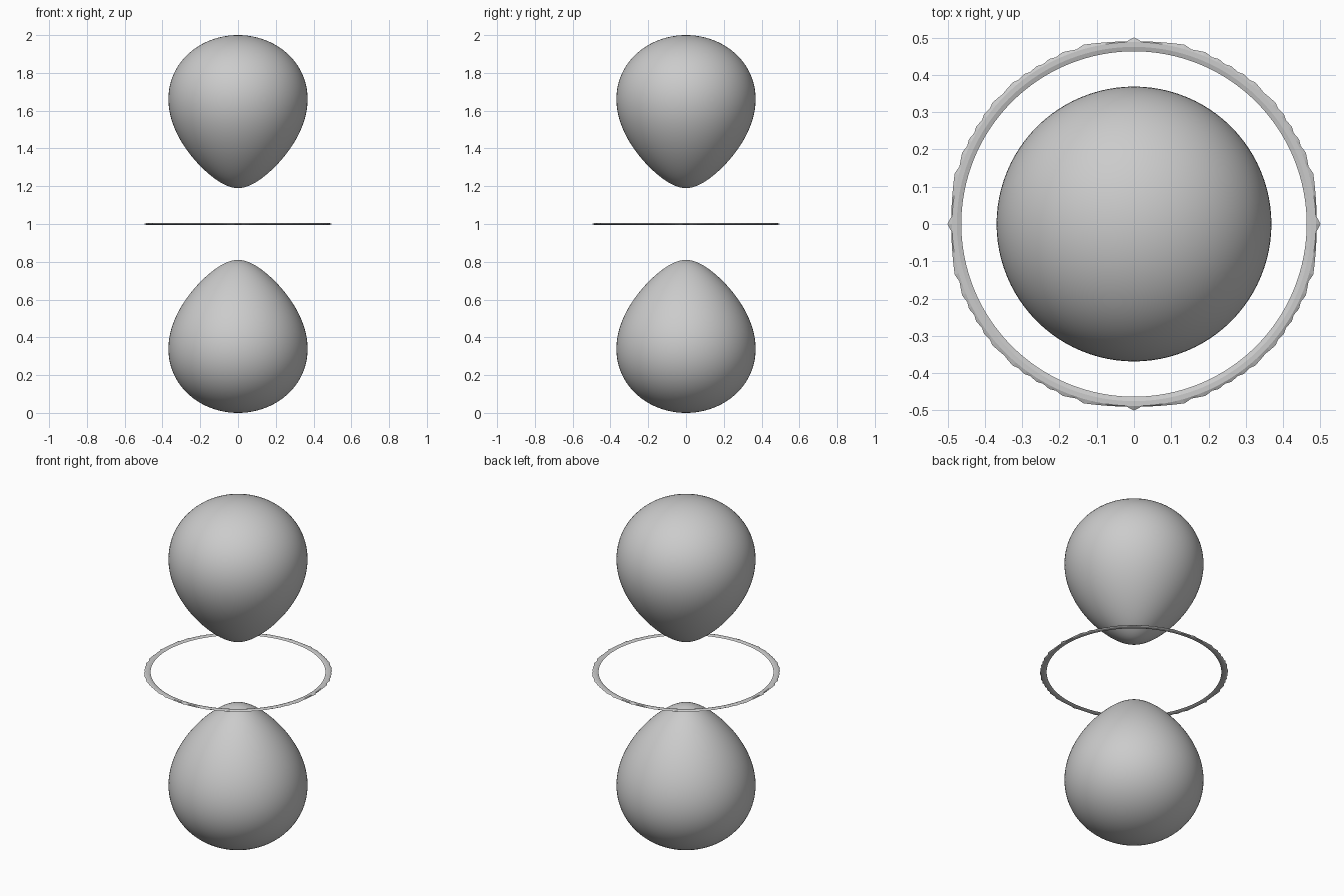
import bpy
import bmesh
from math import cos, sin, pi, sqrt, exp, floor

cube = bpy.data.objects.get("Cube")
if cube:
    bpy.data.objects.remove(cube, do_unlink=True)

CENTRE = 1.0
NEAR, FAR = 0.19, 1.0      # lobe extent along the axis, from the centre
DECAY = 4.1
LEVEL = 2 * exp(-DECAY)

grey = bpy.data.materials.new("plain grey")
grey.use_nodes = True
colour = (0.6, 0.6, 0.6, 1)
grey.diffuse_color = colour
grey.node_tree.nodes["Principled BSDF"].inputs["Base Color"].default_value = colour


def finish(name, bm):
    bmesh.ops.recalc_face_normals(bm, faces=bm.faces)
    mesh = bpy.data.meshes.new(name)
    bm.to_mesh(mesh)
    bm.free()
    mesh.materials.append(grey)
    obj = bpy.data.objects.new(name, mesh)
    bpy.context.collection.objects.link(obj)
    return obj


# Teardrop profile: radius and height where the field equals LEVEL
def lobe_profile(steps=64):
    points = []
    for i in range(steps + 1):
        r = (NEAR + FAR) / 2 - (FAR - NEAR) / 2 * cos(pi * i / steps)
        c2 = min(1, (1 + LEVEL * exp(DECAY * r) / r ** 2) / 3)
        on_axis = i in (0, steps)
        points.append((0 if on_axis else r * sqrt(1 - c2), r if on_axis else r * sqrt(c2)))
    return points


# Lobes: the profile spun round the vertical axis, pointing at the centre
def make_lobe(name, side):
    bm = bmesh.new()
    verts = [bm.verts.new((x, 0, CENTRE + side * z)) for x, z in lobe_profile()]
    edges = [bm.edges.new(pair) for pair in zip(verts, verts[1:])]
    bmesh.ops.spin(bm, geom=verts + edges, axis=(0, 0, 1), cent=(0, 0, 0),
                   angle=2 * pi, steps=96, use_duplicate=False)
    bmesh.ops.remove_doubles(bm, verts=bm.verts, dist=1e-5)
    obj = finish(name, bm)
    for poly in obj.data.polygons:
        poly.use_smooth = True


make_lobe("upper_lobe", 1)
make_lobe("lower_lobe", -1)


# Ring: thin band whose edges step slightly along a square lattice
def stepped(radius, angle, cell=0.02):
    x, y = radius * cos(angle), radius * sin(angle)
    snap = lambda v: (v + (1 if v > 0 else -1) * floor(abs(v) / cell + 1e-4) * cell) / 2
    return (snap(x), y) if abs(x) > abs(y) else (x, snap(y))


bm = bmesh.new()
section = [(0.5, 0), (0.488, 0.004), (0.475, 0.004), (0.463, 0),
           (0.475, -0.004), (0.488, -0.004)]
count = 160
loops = []
for i in range(count):
    a = 2 * pi * i / count
    loops.append([bm.verts.new((*(stepped(r, a) if r == 0.5 else (r * cos(a), r * sin(a))),
                                CENTRE + z)) for r, z in section])
for i in range(count):
    this, after = loops[i], loops[(i + 1) % count]
    for j in range(len(section)):
        k = (j + 1) % len(section)
        bm.faces.new((this[j], after[j], after[k], this[k]))
finish("middle_ring", bm)
